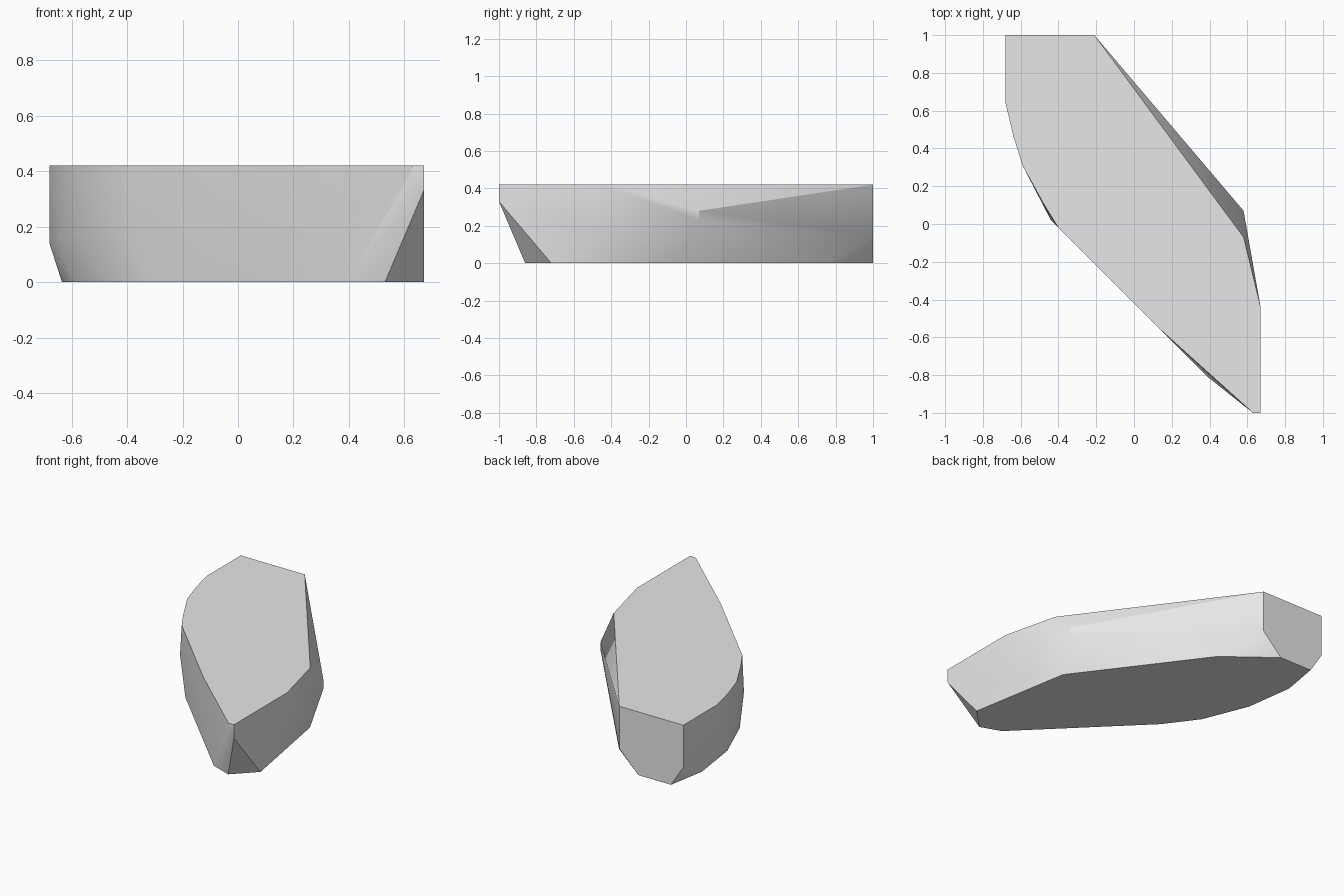
import bpy, bmesh
from math import radians

cube = bpy.data.objects.get("Cube")
if cube:
    bpy.data.objects.remove(cube, do_unlink=True)

HEIGHT = 0.42

# Outlines of the stone slab, seen from above
top_outline = [(-.68, 1), (-.21, 1), (.58, -.07), (.67, -.44), (.67, -1), (.63, -1),
               (.13, -.55), (-.40, -.02), (-.48, .11), (-.59, .31), (-.64, .47), (-.68, .64)]
base_outline = [(-.35, 1), (-.59, 1), (-.635, .74), (-.59, .41), (-.465, .10), (-.31, -.11),
                (.39, -.81), (.53, -.86), (.67, -.72), (.55, -.03), (-.04, .76)]

# Corners between the outlines: back bevel, side ridge, front chip, rounded flank
ridge_points = [(-.68, 1, .14), (-.21, 1, .14), (.58, .07, .28), (.58, .07, .23), (.56, 0, .10),
                (.67, -1, .33), (.63, -1, .39), (.67, -.44, .16),
                (-.44, .02, .20), (-.48, .11, .20), (-.59, .31, .18),
                (-.64, .47, .16), (-.68, .64, .14)]


def chipped_block(name, points, material):
    """Wrap a solid around the corner points, merging flat areas into single faces."""
    bm = bmesh.new()
    for p in points:
        bm.verts.new(p)
    hull = bmesh.ops.convex_hull(bm, input=bm.verts[:])
    spare = {g for key in ("geom_interior", "geom_unused") for g in hull[key]
             if isinstance(g, bmesh.types.BMVert)}
    bmesh.ops.delete(bm, geom=list(spare), context='VERTS')
    bmesh.ops.dissolve_limit(bm, angle_limit=radians(1), verts=bm.verts[:], edges=bm.edges[:])
    bmesh.ops.recalc_face_normals(bm, faces=bm.faces[:])
    mesh = bpy.data.meshes.new(name)
    bm.to_mesh(mesh)
    bm.free()
    mesh.materials.append(material)
    obj = bpy.data.objects.new(name, mesh)
    bpy.context.collection.objects.link(obj)
    return obj


# Plain stone colour
stone = bpy.data.materials.new("light_grey_stone")
stone.use_nodes = True
colour = (0.8, 0.8, 0.8, 1)
stone.diffuse_color = colour
stone.node_tree.nodes["Principled BSDF"].inputs["Base Color"].default_value = colour

points = [(x, y, HEIGHT) for x, y in top_outline]
points += [(x, y, 0) for x, y in base_outline] + ridge_points
slab = chipped_block("stone_slab", points, stone)

# Soft flanks with crisp top and bottom edges
bpy.ops.object.select_all(action='DESELECT')
slab.select_set(True)
bpy.context.view_layer.objects.active = slab
bpy.ops.object.shade_smooth_by_angle(angle=radians(30))
